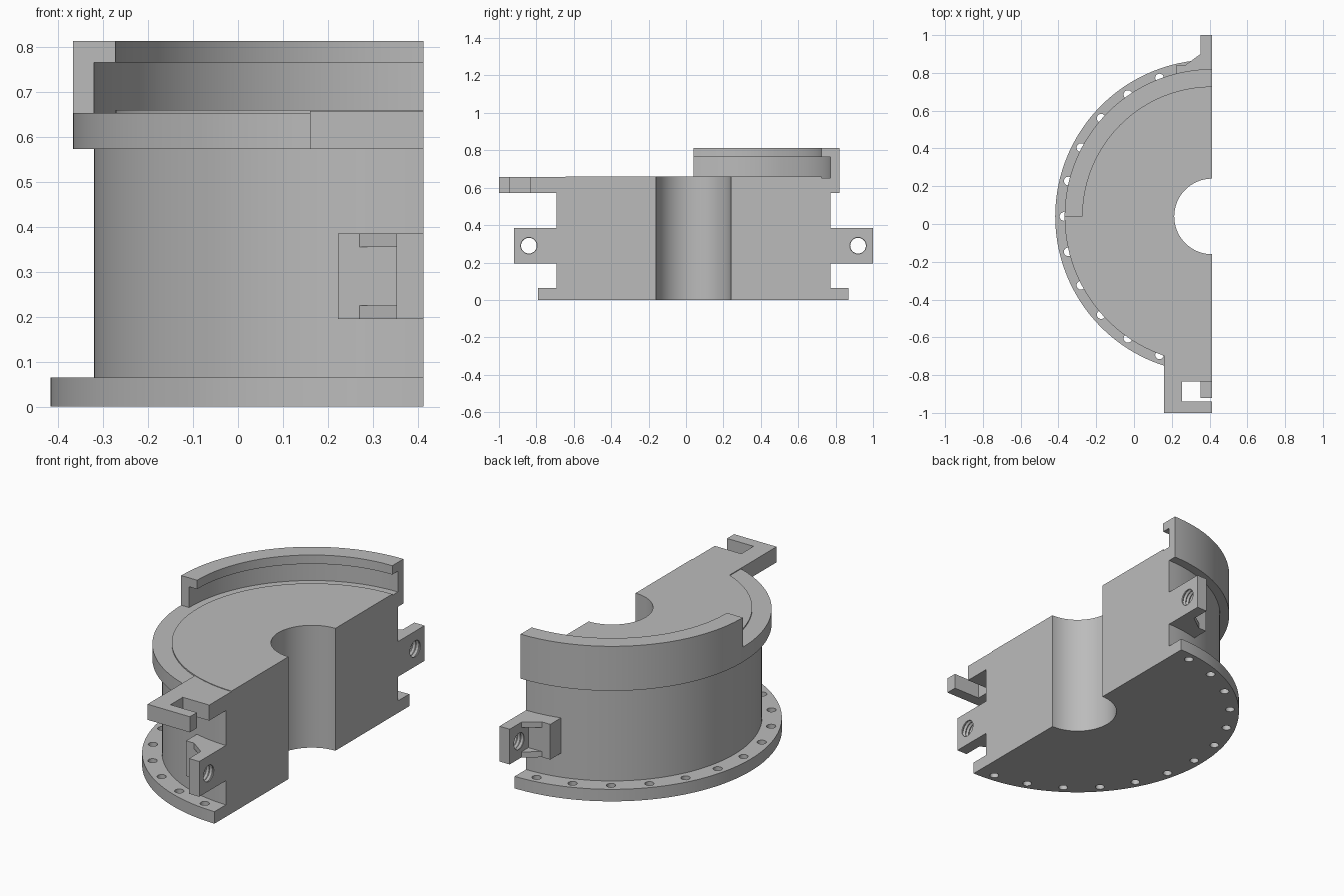
import bpy, bmesh, math

if "Cube" in bpy.data.objects:
    bpy.data.objects.remove(bpy.data.objects["Cube"])

CX, CY = 0.413, 0.04          # axis of the split housing

grey = bpy.data.materials.new("housing grey")
grey.use_nodes = True
grey.diffuse_color = (0.5, 0.5, 0.5, 1)
grey.node_tree.nodes["Principled BSDF"].inputs["Base Color"].default_value = (0.5, 0.5, 0.5, 1)


def finish(name, bm):
    bmesh.ops.recalc_face_normals(bm, faces=bm.faces[:])
    mesh = bpy.data.meshes.new(name)
    bm.to_mesh(mesh)
    bm.free()
    mesh.materials.append(grey)
    ob = bpy.data.objects.new(name, mesh)
    bpy.context.collection.objects.link(ob)
    return ob


def sector(name, profile, a0, a1, steps):
    """Sweep a closed (radius, z) profile around the housing axis."""
    bm = bmesh.new()
    rings = []
    for i in range(steps + 1):
        a = math.radians(a0 + (a1 - a0) * i / steps)
        rings.append([bm.verts.new((CX + r * math.cos(a), CY + r * math.sin(a), z))
                      for r, z in profile])
    n = len(profile)
    for p, q in zip(rings, rings[1:]):
        for j in range(n):
            k = (j + 1) % n
            bm.faces.new((p[j], p[k], q[k], q[j]))
    bm.faces.new(rings[0])
    bm.faces.new(rings[-1])
    return finish(name, bm)


def prism(name, outline, z0, z1):
    """Extrude a plan outline upwards."""
    bm = bmesh.new()
    lo = [bm.verts.new((x, y, z0)) for x, y in outline]
    hi = [bm.verts.new((x, y, z1)) for x, y in outline]
    bm.faces.new(lo)
    bm.faces.new(hi)
    for i in range(len(lo)):
        k = (i + 1) % len(lo)
        bm.faces.new((lo[i], lo[k], hi[k], hi[i]))
    return finish(name, bm)


def lathe_cutter(stations, place, segs=24):
    """Closed round cutter from (distance, radius) stations."""
    bm = bmesh.new()
    rings = [[bm.verts.new(place(d, r * math.cos(2 * math.pi * i / segs),
                                 r * math.sin(2 * math.pi * i / segs)))
              for i in range(segs)] for d, r in stations]
    for p, q in zip(rings, rings[1:]):
        for i in range(segs):
            k = (i + 1) % segs
            bm.faces.new((p[i], p[k], q[k], q[i]))
    bm.faces.new(rings[0])
    bm.faces.new(rings[-1])
    ob = finish("cutter", bm)
    ob.hide_render = True
    return ob


def cut(ob, cutters):
    for c in cutters:
        m = ob.modifiers.new("hole", 'BOOLEAN')
        m.operation = 'DIFFERENCE'
        m.solver = 'EXACT'
        m.object = c
    bpy.context.view_layer.update()
    dg = bpy.context.evaluated_depsgraph_get()
    mesh = bpy.data.meshes.new_from_object(ob.evaluated_get(dg))
    ob.modifiers.clear()
    ob.data = mesh
    for c in cutters:
        bpy.data.objects.remove(c)


parts = []

# Base flange with its ring of 13 bolt holes
base = sector("base_flange", [(0.2, 0), (0.83, 0), (0.83, 0.065), (0.2, 0.065)], 90, 270, 72)
holes = []
for k in range(-6, 7):
    a = math.pi + k * math.pi / 13
    hx, hy = CX + 0.784 * math.cos(a), CY + 0.784 * math.sin(a)
    holes.append(lathe_cutter([(-0.05, 0.023), (0.12, 0.023)],
                              lambda d, u, v: (hx + u, hy + v, d), 16))
cut(base, holes)
parts.append(base)

# Half-round body with the upper flange and raised disc
parts.append(sector("body", [(0.2, 0.065), (0.733, 0.065), (0.733, 0.573), (0.78, 0.573),
                             (0.78, 0.653), (0.685, 0.653), (0.685, 0.66), (0.2, 0.66)],
                    90, 270, 72))

# Raised quarter rim with an inward lip
parts.append(sector("rim", [(0.733, 0.653), (0.78, 0.653), (0.78, 0.813), (0.685, 0.813),
                            (0.685, 0.765), (0.733, 0.765)], 90, 180, 36))

# Slotted latch arm
parts.append(prism("latch_arm", [(0.16, -1), (CX, -1), (CX, -0.94), (0.255, -0.94),
                                 (0.255, -0.835), (CX, -0.835), (CX, -0.645),
                                 (0.29, -0.634), (0.16, -0.597)], 0.573, 0.657))

# Clamp lugs at both ends: block, threaded plate and two gussets
for side, s in (("front", -1), ("back", 1)):
    def plan(pts):
        return [(x, CY + s * y) for x, y in pts]

    parts.append(prism(side + "_lug_block", plan([(0.222, 0.69), (0.352, 0.725),
                                                  (0.352, 0.8), (0.222, 0.8)]), 0.195, 0.385))
    plate = prism(side + "_lug_plate", plan([(0.352, 0.73), (CX, 0.73),
                                             (CX, 0.96), (0.352, 0.96)]), 0.195, 0.385)
    thread = [(0.34 + 0.01 * i, 0.042 if i % 2 else 0.05) for i in range(10)]
    cut(plate, [lathe_cutter(thread, lambda d, u, v: (d, CY + s * 0.88 + u, 0.29 + v))])
    parts.append(plate)
    for level, z in (("lower", 0.195), ("upper", 0.355)):
        parts.append(prism(f"{side}_{level}_gusset",
                           plan([(0.27, 0.8), (0.352, 0.8), (0.352, 0.86)]), z, z + 0.03))

# Smooth the round walls, keep edges crisp
bpy.ops.object.select_all(action='DESELECT')
for ob in parts:
    ob.select_set(True)
bpy.context.view_layer.objects.active = parts[0]
bpy.ops.object.shade_smooth_by_angle(angle=math.radians(30))
